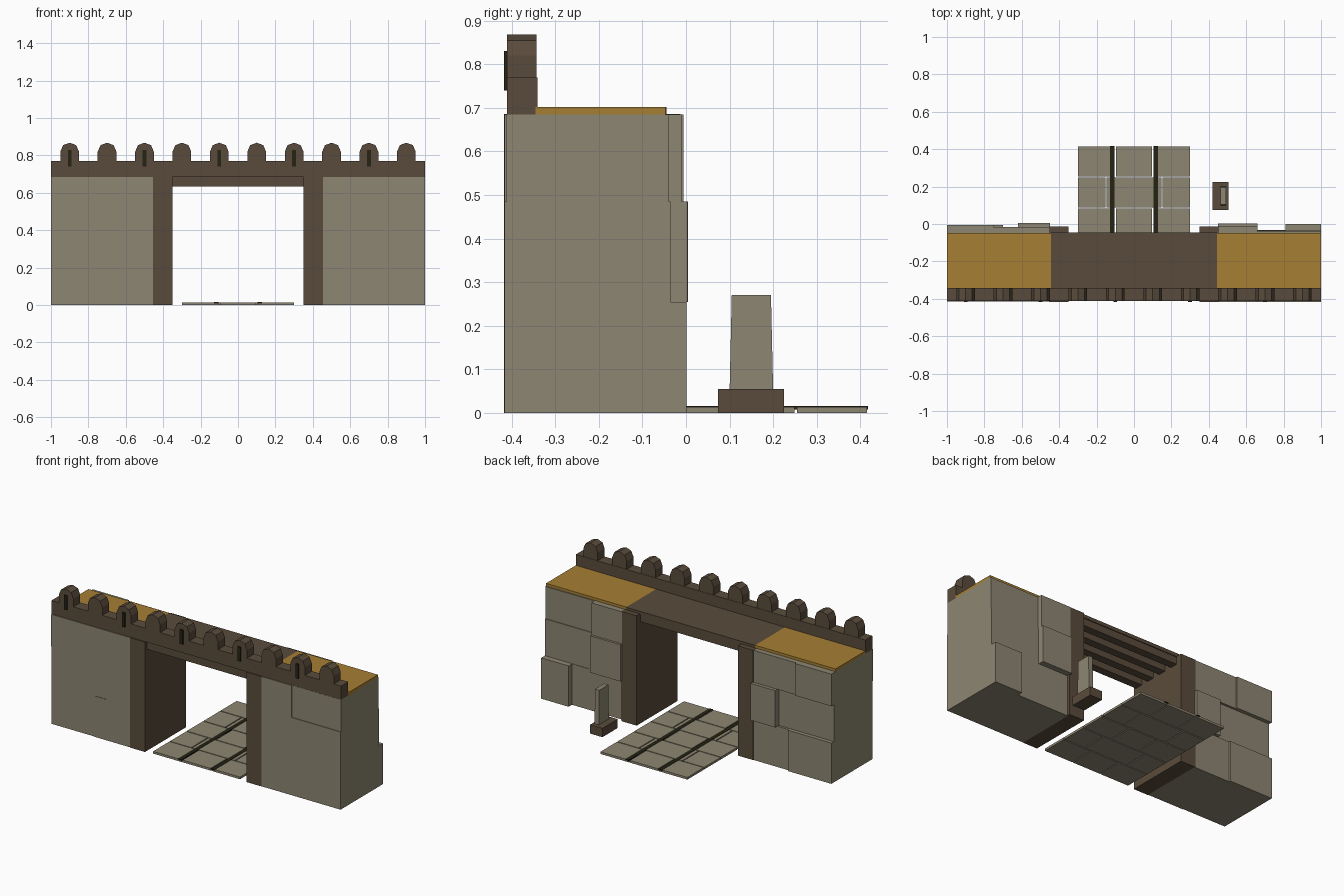
import bpy, bmesh

if "Cube" in bpy.data.objects:
    bpy.data.objects.remove(bpy.data.objects["Cube"])


def mat(name, rgb):
    m = bpy.data.materials.new(name)
    m.diffuse_color = (*rgb, 1)
    m.use_nodes = True
    m.node_tree.nodes["Principled BSDF"].inputs["Base Color"].default_value = m.diffuse_color
    return m


STONE = mat("grey_stone", (0.27, 0.24, 0.17))
BROWN = mat("dark_brown", (0.102, 0.071, 0.045))
OCHRE = mat("ochre_roof", (0.385, 0.215, 0.034))
DARK = mat("near_black", (0.018, 0.017, 0.007))


def finish(name, bm, material):
    bmesh.ops.recalc_face_normals(bm, faces=bm.faces)
    me = bpy.data.meshes.new(name)
    bm.to_mesh(me)
    bm.free()
    me.materials.append(material)
    ob = bpy.data.objects.new(name, me)
    bpy.context.collection.objects.link(ob)
    return ob


def add_box(bm, x, y, z, taper=0.0):
    """Add a box from (min, max) ranges; taper pulls the top in along y."""
    vs = bmesh.ops.create_cube(bm, size=1)["verts"]
    for v in vs:
        top = v.co.z > 0
        back = v.co.y > 0
        v.co.x = x[1] if v.co.x > 0 else x[0]
        v.co.y = (y[1] - taper * top) if back else (y[0] + taper * top)
        v.co.z = z[1] if top else z[0]


def box(name, x, y, z, material, taper=0.0):
    bm = bmesh.new()
    add_box(bm, x, y, z, taper)
    return finish(name, bm, material)


# Stone walls: three courses, each split into an outer and an inner block
# (split x, outer front y, outer back y, inner front y, inner back y)
ROWS = [(0, 0.255), (0.255, 0.485), (0.485, 0.685)]
COURSES = {
    "left": (-1, [(0.70, -0.412, -0.006, -0.415, -0.016),
                  (0.62, -0.412, -0.030, -0.415, 0.005),
                  (0.75, -0.415, -0.006, -0.415, -0.016)]),
    "right": (1, [(0.81, -0.416, 0.001, -0.416, -0.032),
                  (0.66, -0.416, -0.035, -0.416, 0.004),
                  (0.66, -0.412, -0.040, -0.416, -0.010)]),
}
for side, (s, courses) in COURSES.items():
    bm = bmesh.new()
    for z, (split, of, ob_, inf, inb) in zip(ROWS, courses):
        add_box(bm, sorted((s * split, s)), (of, ob_), z)
        add_box(bm, sorted((s * 0.45, s * split)), (inf, inb), z)
    finish(side + "_wall", bm, STONE)
    # gate post and roof panel
    box(side + "_gate_post", sorted((s * 0.35, s * 0.455)), (-0.418, -0.013), (0, 0.686), BROWN)
    box(side + "_roof", sorted((s * 0.445, s)), (-0.345, -0.047), (0.68, 0.702), OCHRE)

# Deck over the gate with beams below
box("gate_deck", (-0.445, 0.445), (-0.345, -0.045), (0.68, 0.702), BROWN)
bm = bmesh.new()
for y in (-0.375, -0.275, -0.175, -0.075):
    add_box(bm, (-0.36, 0.36), (y - 0.025, y + 0.025), (0.635, 0.685))
finish("gate_beams", bm, BROWN)

# Parapet with rounded merlons
box("parapet", (-1, 1), (-0.411, -0.341), (0.685, 0.77), BROWN)
PROFILE = [(-0.05, 0.765), (0.05, 0.765), (0.05, 0.82), (0.035, 0.855),
           (0, 0.868), (-0.035, 0.855), (-0.05, 0.82)]
bm = bmesh.new()
for i in range(10):
    cx = -0.9 + 0.2 * i
    face = bm.faces.new([bm.verts.new((cx + px, -0.411, pz)) for px, pz in PROFILE])
    ext = bmesh.ops.extrude_face_region(bm, geom=[face])["geom"]
    bmesh.ops.translate(bm, vec=(0, 0.068, 0),
                        verts=[v for v in ext if isinstance(v, bmesh.types.BMVert)])
finish("merlons", bm, BROWN)

# Arrow slits on every second merlon
bm = bmesh.new()
for i in range(5):
    cx = -0.9 + 0.4 * i
    add_box(bm, (cx - 0.01, cx + 0.01), (-0.418, -0.409), (0.74, 0.83))
finish("arrow_slits", bm, DARK)

# Paved road through the gate, staggered slabs
bm = bmesh.new()
G, STEP = 0.003, 0.166
for r in range(5):
    y0 = -0.412 + r * STEP
    cut = 0.1 if r % 2 == 0 else 0.15
    xs = [-0.3, -cut, cut, 0.3]
    for a, b in zip(xs, xs[1:]):
        add_box(bm, (a + G * (a > -0.3), b - G * (b < 0.3)),
                (y0 + G, y0 + STEP - G), (0, 0.014))
finish("road_slabs", bm, STONE)

# Wheel tracks
bm = bmesh.new()
for cx in (-0.115, 0.115):
    add_box(bm, (cx - 0.012, cx + 0.012), (-0.412, 0.418), (0.008, 0.016))
finish("wheel_tracks", bm, DARK)

# Standing stone on its plinth
box("marker_plinth", (0.42, 0.505), (0.074, 0.225), (0, 0.055), BROWN)
box("marker_stone", (0.463, 0.492), (0.1, 0.2), (0.05, 0.27), STONE, taper=0.005)
